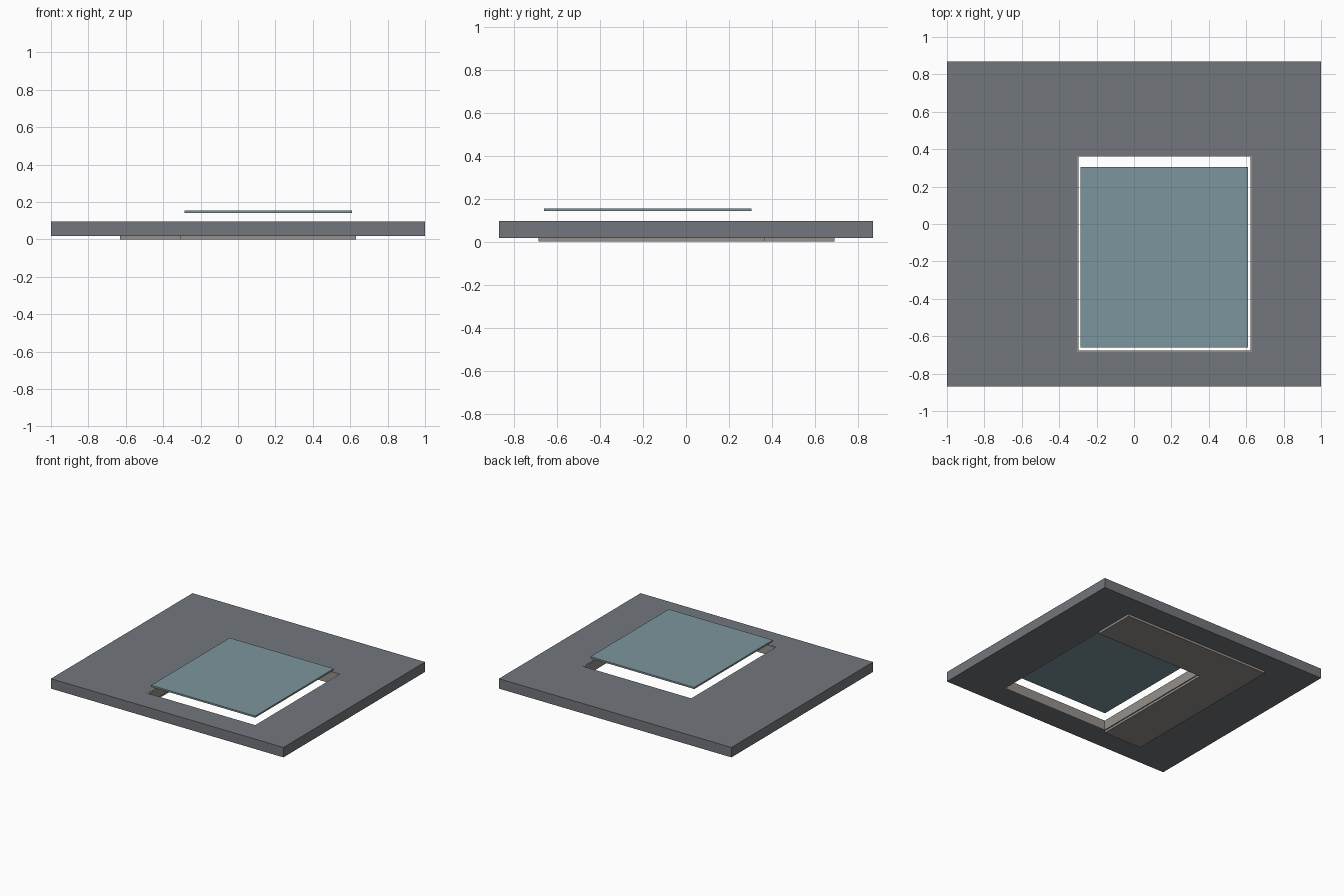
import bpy, bmesh

if "Cube" in bpy.data.objects:
    bpy.data.objects.remove(bpy.data.objects["Cube"])


def material(name, rgb):
    m = bpy.data.materials.new(name)
    m.diffuse_color = (*rgb, 1)
    m.use_nodes = True
    m.node_tree.nodes["Principled BSDF"].inputs["Base Color"].default_value = m.diffuse_color
    return m


def extrude_faces(name, verts, faces, z0, z1, mat):
    """Flat polygons at z0, extruded up to z1."""
    bm = bmesh.new()
    vs = [bm.verts.new((x, y, z0)) for x, y in verts]
    flat = [bm.faces.new([vs[i] for i in f]) for f in faces]
    res = bmesh.ops.extrude_face_region(bm, geom=flat, use_keep_orig=True)
    top = [g for g in res["geom"] if isinstance(g, bmesh.types.BMVert)]
    bmesh.ops.translate(bm, verts=top, vec=(0, 0, z1 - z0))
    bmesh.ops.recalc_face_normals(bm, faces=bm.faces)
    me = bpy.data.meshes.new(name)
    bm.to_mesh(me)
    bm.free()
    me.materials.append(mat)
    ob = bpy.data.objects.new(name, me)
    bpy.context.collection.objects.link(ob)
    return ob


def rect(x0, x1, y0, y1):
    return [(x0, y0), (x1, y0), (x1, y1), (x0, y1)]


def ring(name, outer, inner, z0, z1, mat):
    quads = [(i, (i + 1) % 4, (i + 1) % 4 + 4, i + 4) for i in range(4)]
    return extrude_faces(name, rect(*outer) + rect(*inner), quads, z0, z1, mat)


slate = material("slate", (0.17, 0.18, 0.2))
taupe = material("taupe", (0.3, 0.28, 0.26))
glass = material("glass", (0.2, 0.3, 0.34))

# Thick slab with an off-centre rectangular opening
X0, X1, Y0, Y1 = -0.305, 0.63, -0.685, 0.363
ring("slab", (-1, 1, -0.87, 0.87), (X0, X1, Y0, Y1), 0.018, 0.095, slate)

# Thin lining around the opening
t = 0.008
ring("opening_lining", (X0, X1, Y0, Y1), (X0 + t, X1 - t, Y0 + t, Y1 - 0.003),
     0.018, 0.094, taupe)

# L-shaped plate under the slab, wrapping two sides of the opening
extrude_faces("under_plate",
              [(-0.63, Y0), (X0, Y0), (X0, Y1), (0.63, Y1), (0.63, 0.69), (-0.63, 0.69)],
              [range(6)], 0.0, 0.018, taupe)

# Pane floating over the opening
extrude_faces("pane", rect(-0.285, 0.61, -0.66, 0.305), [range(4)], 0.142, 0.155, glass)
